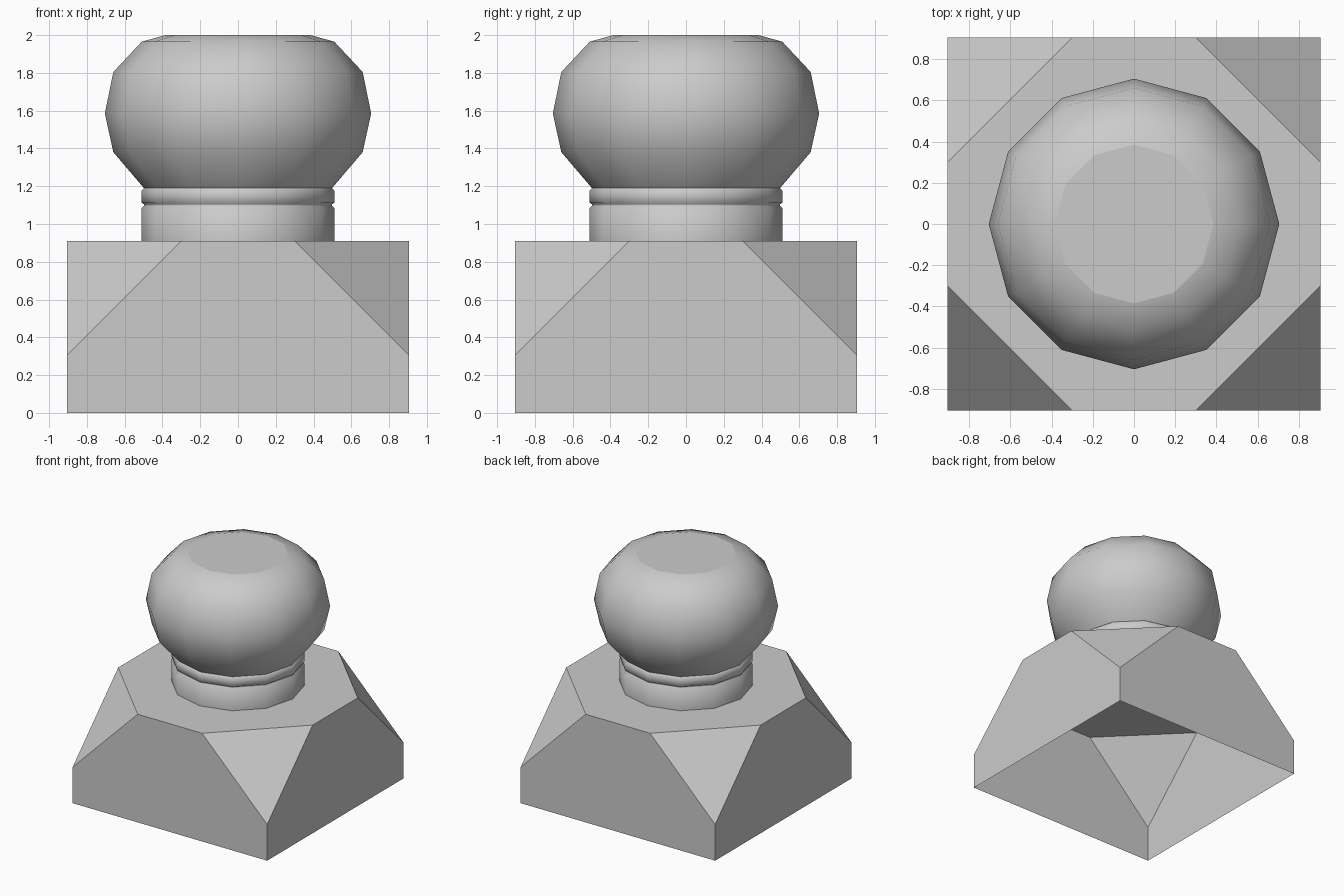
import bpy, bmesh, math
from mathutils import Vector

if "Cube" in bpy.data.objects:
    bpy.data.objects.remove(bpy.data.objects["Cube"])


def make_object(name, bm):
    mesh = bpy.data.meshes.new(name)
    bm.to_mesh(mesh)
    bm.free()
    obj = bpy.data.objects.new(name, mesh)
    bpy.context.collection.objects.link(obj)
    return obj


def lathe(name, profile, sides=12):
    """Closed turned part from (radius, z) points, smooth sides and flat caps."""
    bm = bmesh.new()
    rings = []
    for r, z in profile:
        angles = [2 * math.pi * i / sides for i in range(sides)]
        rings.append([bm.verts.new((r * math.cos(a), r * math.sin(a), z)) for a in angles])
    for low, high in zip(rings, rings[1:]):
        for i in range(sides):
            j = (i + 1) % sides
            bm.faces.new((low[i], low[j], high[j], high[i])).smooth = True
    caps = [bm.faces.new(rings[0][::-1]), bm.faces.new(rings[-1])]
    # keep the cap rims and tight trim edges crisp
    for e in bm.edges:
        on_cap = any(f in caps for f in e.link_faces)
        if on_cap or e.calc_face_angle(0) > math.radians(38):
            e.smooth = False
    return make_object(name, bm)


# Base: square block with chamfered upper corners, open underneath
H, TOP, CUT = 0.905, 0.91, 0.605
bm = bmesh.new()
bmesh.ops.create_cube(bm, size=1)
for v in bm.verts:
    v.co = Vector((v.co.x * 2 * H, v.co.y * 2 * H, (v.co.z + 0.5) * TOP))
for sx in (-1, 1):
    for sy in (-1, 1):
        cut = bmesh.ops.bisect_plane(
            bm, geom=bm.verts[:] + bm.edges[:] + bm.faces[:], dist=1e-5,
            plane_co=(sx * H, sy * H, TOP - CUT), plane_no=(sx, sy, 1),
            clear_outer=True)
        edges = [g for g in cut["geom_cut"] if isinstance(g, bmesh.types.BMEdge)]
        bmesh.ops.holes_fill(bm, edges=edges, sides=0)
bmesh.ops.recalc_face_normals(bm, faces=bm.faces[:])
bottom = [f for f in bm.faces if f.normal.z < -0.9]
bmesh.ops.delete(bm, geom=bottom, context="FACES_ONLY")
make_object("base", bm)

# Neck with a narrow groove and a trim ring
lathe("neck", [(0.51, 0.91), (0.51, 1.085), (0.498, 1.095), (0.498, 1.105),
               (0.51, 1.112), (0.51, 1.178), (0.498, 1.19)])

# Rounded knob with a flat top
lathe("knob", [(0.498, 1.19), (0.66, 1.38), (0.705, 1.585),
               (0.66, 1.805), (0.51, 1.965), (0.385, 2.0)])
